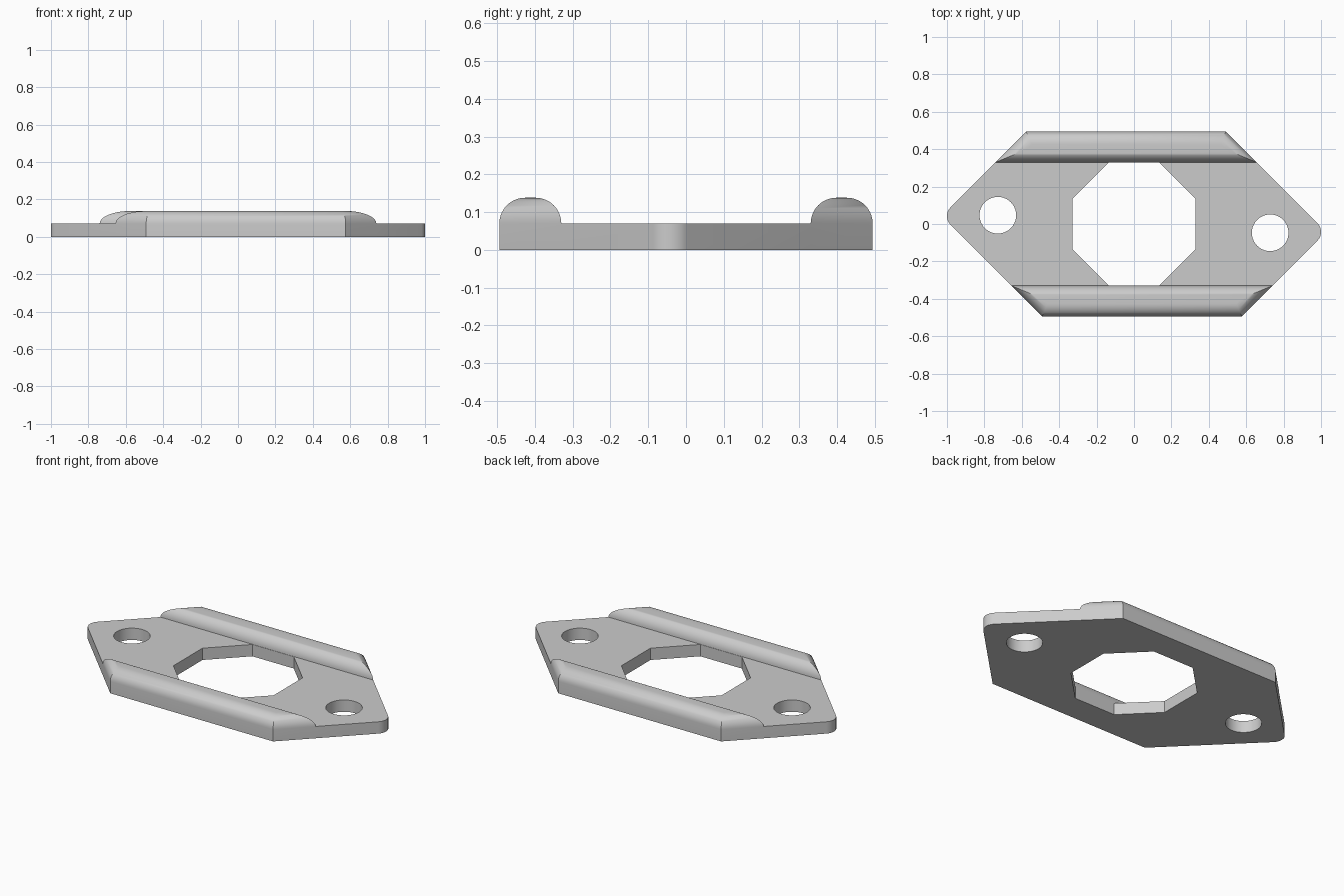
import bpy, bmesh, math
from mathutils import Vector

if "Cube" in bpy.data.objects:
    bpy.data.objects.remove(bpy.data.objects["Cube"])

THICK, RAIL_R, FOOT, EDGE = 0.07, 0.068, 0.33, 0.494
TIP_R = 0.066
SUM, DIFF = 0.985, 1.07      # slanted sides: x + y = SUM and x - y = DIFF

grey = bpy.data.materials.new("light grey")
grey.use_nodes = True
colour = (0.6, 0.6, 0.6, 1)
grey.diffuse_color = colour
grey.node_tree.nodes["Principled BSDF"].inputs["Base Color"].default_value = colour

bm = bmesh.new()


def circle(cx, cy, r, n, turn=0.0):
    return [Vector((cx + r * math.cos(turn + math.tau * i / n),
                    cy + r * math.sin(turn + math.tau * i / n))) for i in range(n)]


def ring(points, z):
    return [bm.verts.new((p.x, p.y, z)) for p in points]


def wall(low, high):
    for i in range(len(low)):
        j = (i + 1) % len(low)
        bm.faces.new((low[i], low[j], high[j], high[i]))


def fill(loops):
    edges = []
    for loop in loops:
        for a, b in zip(loop, loop[1:] + loop[:1]):
            edges.append(bm.edges.get((a, b)) or bm.edges.new((a, b)))
    bmesh.ops.triangle_fill(bm, edges=edges, use_beauty=True)


def inset(points, d):
    """Move every side of a counter-clockwise polygon inward by d."""
    out = []
    for i, p in enumerate(points):
        a = (p - points[i - 1]).normalized()
        b = (points[(i + 1) % len(points)] - p).normalized()
        na, nb = Vector((-a.y, a.x)), Vector((-b.y, b.x))
        out.append(p + (na + nb) * d / (1 + na.dot(nb)))
    return out


# Half outline: front edge, rail foot, rounded tip, rail foot; then turned half round
tip = Vector(((SUM + DIFF) / 2 - TIP_R * math.sqrt(2), (SUM - DIFF) / 2))
arc = [tip + TIP_R * Vector((math.cos(a), math.sin(a)))
       for a in (math.radians(-45 + 90 * i / 10) for i in range(11))]
half = [Vector((EDGE - SUM, -EDGE)), Vector((DIFF - EDGE, -EDGE)),
        Vector((DIFF - FOOT, -FOOT))] + arc + [Vector((SUM - FOOT, FOOT))]
n = len(half)
outline = half + [-p for p in half]

# Plate walls, central octagon and two bolt holes
apothem = 0.328
cuts = [circle(0, 0, apothem / math.cos(math.pi / 8), 8, math.pi / 8),
        circle(0.728, -0.047, 0.098, 40), circle(-0.728, 0.047, 0.098, 40)]
low = [ring(p, 0) for p in [outline] + cuts]
high = [ring(p, THICK) for p in [outline] + cuts]
for a, b in zip(low, high):
    wall(a, b)

# Underside, and the top between the rails
rim = high[0]
fill(low)
fill([rim[2:n] + rim[n + 2:]] + high[1:])

# Rounded rails rising from the front and back edges
for s in (0, n):
    idx = [s - 1, s, s + 1, s + 2]
    base = [outline[i] for i in idx]
    below = [rim[i] for i in idx]
    for k in range(1, 11):
        t = math.pi / 2 * k / 10
        above = ring(inset(base, RAIL_R * (1 - math.cos(t))),
                     THICK + RAIL_R * math.sin(t))
        wall(below, above)
        below = above
    bm.faces.new(below)

bmesh.ops.recalc_face_normals(bm, faces=bm.faces[:])
mesh = bpy.data.meshes.new("flange_plate")
bm.to_mesh(mesh)
bm.free()
mesh.materials.append(grey)
plate = bpy.data.objects.new("flange_plate", mesh)
bpy.context.collection.objects.link(plate)

bpy.ops.object.select_all(action='DESELECT')
plate.select_set(True)
bpy.context.view_layer.objects.active = plate
bpy.ops.object.shade_smooth_by_angle(angle=math.radians(30))
